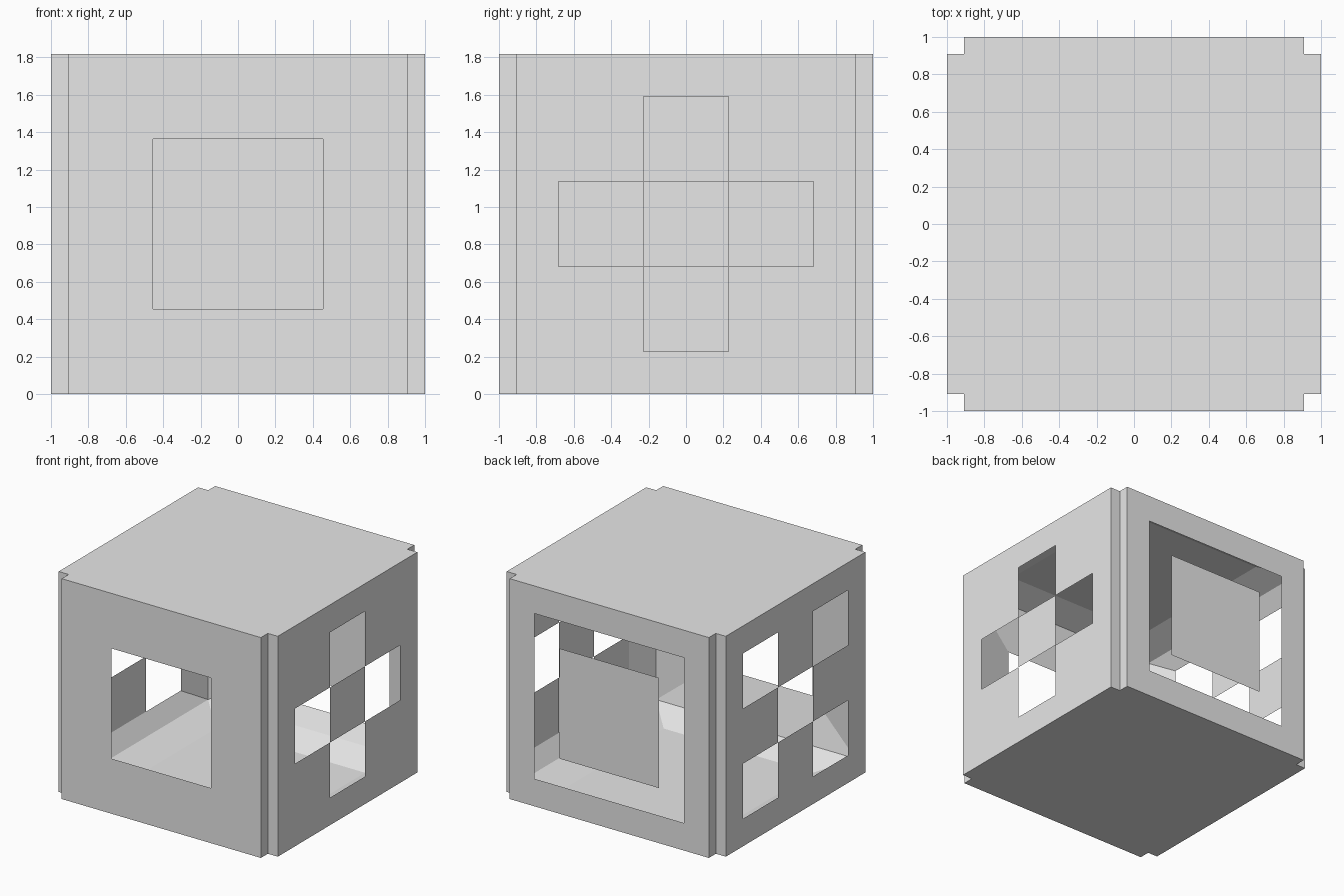
import bpy, bmesh
from math import radians
from mathutils import Matrix, Vector

cube = bpy.data.objects.get("Cube")
if cube:
    bpy.data.objects.remove(cube, do_unlink=True)

U = 2 / 22          # one design unit
grey = bpy.data.materials.new("light grey")
grey.use_nodes = True
grey.diffuse_color = (0.8, 0.8, 0.8, 1)
grey.node_tree.nodes["Principled BSDF"].inputs["Base Color"].default_value = (0.8, 0.8, 0.8, 1)


def panel(name, rot, levels, solid, depth, hole, rim, rim_depth, notched):
    """Flat outer skin cut on a grid, with a sloped lining from the opening to the inner rim."""
    bm = bmesh.new()

    def face(*pts):
        bm.faces.new([bm.verts.new(p) for p in pts])

    # outer skin
    n = len(levels) - 1
    for i in range(n):
        for j in range(n):
            if solid(i, j):
                a, b, c, d = levels[i], levels[i + 1], levels[j], levels[j + 1]
                face((a, c, depth), (b, c, depth), (b, d, depth), (a, d, depth))

    # sloped inner lining
    signs = [(-1, -1), (1, -1), (1, 1), (-1, 1)]
    for k in range(4):
        (sx, sy), (tx, ty) = signs[k], signs[(k + 1) % 4]
        face((sx * hole, sy * hole, depth), (tx * hole, ty * hole, depth),
             (tx * rim[0], ty * rim[1], rim_depth), (sx * rim[0], sy * rim[1], rim_depth))

    # side faces that form the corner notches
    if notched:
        face((10, -10, 10), (10, 10, 10), (10, 10, depth), (10, -10, depth))
        face((-10, -10, depth), (-10, 10, depth), (-10, 10, 10), (-10, -10, 10))

    bmesh.ops.remove_doubles(bm, verts=bm.verts, dist=0.001)
    bm.transform(Matrix.Translation(Vector((0, 0, 10 * U))) @ rot @ Matrix.Scale(U, 4))
    mesh = bpy.data.meshes.new(name)
    bm.to_mesh(mesh)
    bm.free()
    mesh.materials.append(grey)
    bpy.context.collection.objects.link(bpy.data.objects.new(name, mesh))


def border(i, j, last):
    return i in (0, last) or j in (0, last)


def wall(name, turn, levels, solid, hole):
    rot = Matrix.Rotation(radians(turn), 4, 'Z') @ Matrix.Rotation(radians(90), 4, 'X')
    panel(name, rot, levels, solid, 11, hole, (10, 9), 10, True)


# four walls: square window, two opposite checkerboards, framed floating square
checker = [-10, -7.5, -2.5, 2.5, 7.5, 10]
wall("front_wall", 0, [-10, -5, 5, 10], lambda i, j: border(i, j, 2), 5)
wall("left_checker_wall", 90, checker,
     lambda i, j: border(i, j, 4) or (i + j) % 2 == 0, 7.5)
wall("back_wall", 180, [-10, -7.5, -5, 5, 7.5, 10],
     lambda i, j: border(i, j, 4) or i == j == 2, 7.5)
wall("right_checker_wall", 270, checker,
     lambda i, j: border(i, j, 4) or (i + j) % 2 == 1, 7.5)

# closed roof and floor with notched corners
for name, turn in (("roof", 0), ("floor", 180)):
    panel(name, Matrix.Rotation(radians(turn), 4, 'X'), [-11, -10, -7.5, 7.5, 10, 11],
          lambda i, j: not (i in (0, 4) and j in (0, 4)), 10, 7.5, (10, 10), 9, False)
